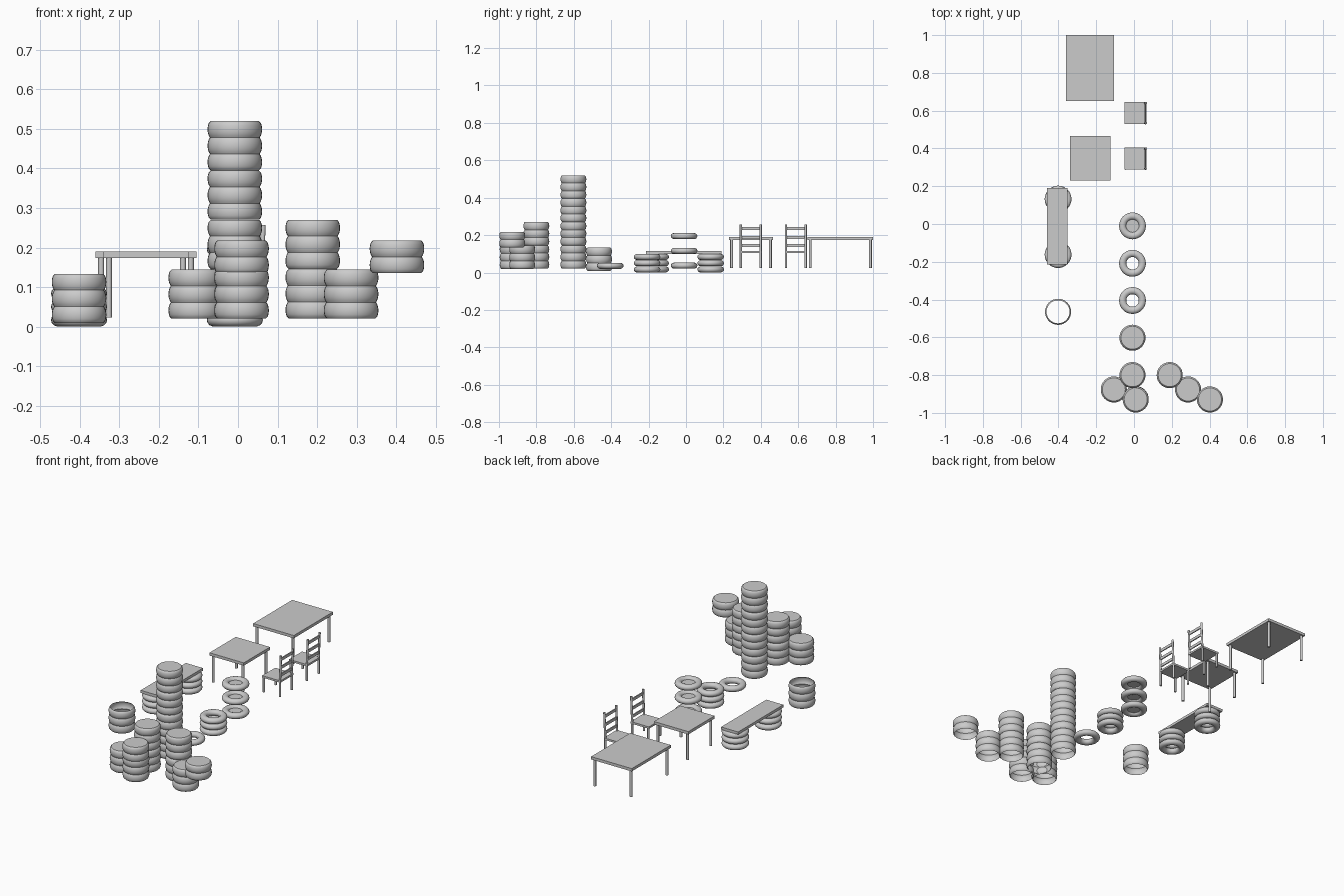
import bpy, bmesh, math
from mathutils import Vector

if "Cube" in bpy.data.objects:
    bpy.data.objects.remove(bpy.data.objects["Cube"])


def finish(name, bm, smooth=True):
    bmesh.ops.recalc_face_normals(bm, faces=bm.faces)
    me = bpy.data.meshes.new(name)
    bm.to_mesh(me)
    bm.free()
    ob = bpy.data.objects.new(name, me)
    bpy.context.collection.objects.link(ob)
    if smooth:
        bpy.ops.object.select_all(action='DESELECT')
        ob.select_set(True)
        bpy.context.view_layer.objects.active = ob
        bpy.ops.object.shade_smooth_by_angle(angle=math.radians(40))
    return ob


def lathe(bm, profile, x, y, n=32, closed=False):
    # spin an (r, z) profile; return the rings of vertices
    rings = [[bm.verts.new((x + r * math.cos(2 * math.pi * k / n),
                            y + r * math.sin(2 * math.pi * k / n), z))
              for k in range(n)] for r, z in profile]
    pairs = list(zip(rings, rings[1:]))
    if closed:
        pairs.append((rings[-1], rings[0]))
    for a, b in pairs:
        for k in range(n):
            j = (k + 1) % n
            bm.faces.new((a[k], a[j], b[j], b[k]))
    return rings


def box(bm, x0, x1, y0, y1, z0, z1):
    r = bmesh.ops.create_cube(bm, size=1)
    for v in r['verts']:
        v.co = ((x0 + x1) / 2 + v.co.x * (x1 - x0),
                (y0 + y1) / 2 + v.co.y * (y1 - y0),
                (z0 + z1) / 2 + v.co.z * (z1 - z0))


def rod(bm, a, b, r, n=12):
    a, b = Vector(a), Vector(b)
    res = bmesh.ops.create_cone(bm, cap_ends=True, segments=n, radius1=r,
                                radius2=r, depth=(b - a).length)
    q = Vector((0, 0, 1)).rotation_difference(b - a)
    for v in res['verts']:
        v.co = q @ v.co + (a + b) / 2


def barrel(name, x, y, z, bulges=3, cap=True):
    # ribbed drum: open below, lid on top
    h, steps, prof = 0.0415, 8, []
    for i in range(bulges):
        for s in range(steps + (i == bulges - 1)):
            t = s / steps
            r = 0.061 + 0.008 * math.sqrt(max(0, math.sin(math.pi * t)))
            if s == 0 and i > 0:
                r = 0.063
            prof.append((r, z + (i + t) * h))
    bm = bmesh.new()
    rings = lathe(bm, prof, x, y)
    if cap:
        bm.faces.new(rings[-1])
    finish(name, bm)


def tire(name, x, y, z, hub=False):
    # rounded ring, z is its middle height
    bm = bmesh.new()
    prof = [(0.052 + 0.019 * math.cos(a), z + 0.0165 * math.sin(a))
            for a in (2 * math.pi * k / 14 for k in range(14))]
    lathe(bm, prof, x, y, closed=True)
    finish(name, bm)
    if hub:
        bm = bmesh.new()
        rod(bm, (x, y, z - 0.004), (x, y, z + 0.004), 0.037, 32)
        finish(name + "_hub", bm)


def table(name, x0, x1, y0, y1):
    bm = bmesh.new()
    box(bm, x0, x1, y0, y1, 0.174, 0.19)
    finish(name + "_top", bm, False)
    bm = bmesh.new()
    m = 0.014
    for x in (x0 + m, x1 - m):
        for y in (y0 + m, y1 - m):
            rod(bm, (x, y, 0.023), (x, y, 0.176), 0.0075)
    finish(name + "_legs", bm)


def chair(name, yc):
    bm = bmesh.new()
    box(bm, -0.05, 0.064, yc - 0.058, yc + 0.058, 0.105, 0.116)
    finish(name + "_seat", bm, False)
    frame, slats = bmesh.new(), bmesh.new()
    for s in (-1, 1):
        y = yc + s * 0.053
        rod(frame, (-0.043, y, 0.023), (-0.043, y, 0.108), 0.006)
        rod(frame, (0.058, y, 0.023), (0.058, y, 0.112), 0.006)
        rod(frame, (0.058, y, 0.11), (0.064, y, 0.257), 0.006)
    for z in (0.144, 0.188, 0.235):
        x = 0.058 + (z - 0.11) * 0.04
        box(slats, x - 0.003, x + 0.003, yc - 0.053, yc + 0.053,
            z - 0.008, z + 0.008)
    finish(name + "_legs_and_posts", frame)
    finish(name + "_back_slats", slats, False)


# Tables and chairs
table("large_table", -0.36, -0.105, 0.65, 1.0)
table("small_table", -0.34, -0.125, 0.23, 0.465)
chair("rear_chair", 0.587)
chair("front_chair", 0.346)

# Bench: plank on two tire stacks
bm = bmesh.new()
box(bm, -0.46, -0.353, -0.215, 0.19, 0.1, 0.115)
finish("bench_plank", bm, False)
for i in range(3):
    z = 0.0165 + 0.0335 * i
    tire(f"bench_tire_rear_{i}", -0.402, 0.132, z)
    tire(f"bench_tire_front_{i}", -0.402, -0.162, z)
    tire(f"stack_tire_{i}", -0.008, -0.208, z)

# Hubbed and single tires
for i in range(3):
    tire(f"wheel_{i}", -0.008, -0.01, 0.037 + 0.079 * i, True)
tire("single_tire", -0.008, -0.405, 0.036)

# Open drum and drum piles
barrel("open_drum", -0.402, -0.465, 0.009, cap=False)
for i in range(4):
    barrel(f"tall_drum_{i}", -0.008, -0.602, 0.021 + 0.1247 * i)
for i in range(2):
    barrel(f"left_double_drum_{i}", -0.008, -0.8, 0.021 + 0.1247 * i)
    barrel(f"right_double_drum_{i}", 0.189, -0.8, 0.021 + 0.1247 * i)
barrel("left_single_drum", -0.107, -0.876, 0.02)
barrel("right_single_drum", 0.286, -0.876, 0.02)
barrel("middle_drum", 0.009, -0.927, 0.02)
barrel("middle_short_drum", 0.009, -0.929, 0.135, 2)
barrel("right_short_drum", 0.402, -0.929, 0.135, 2)
